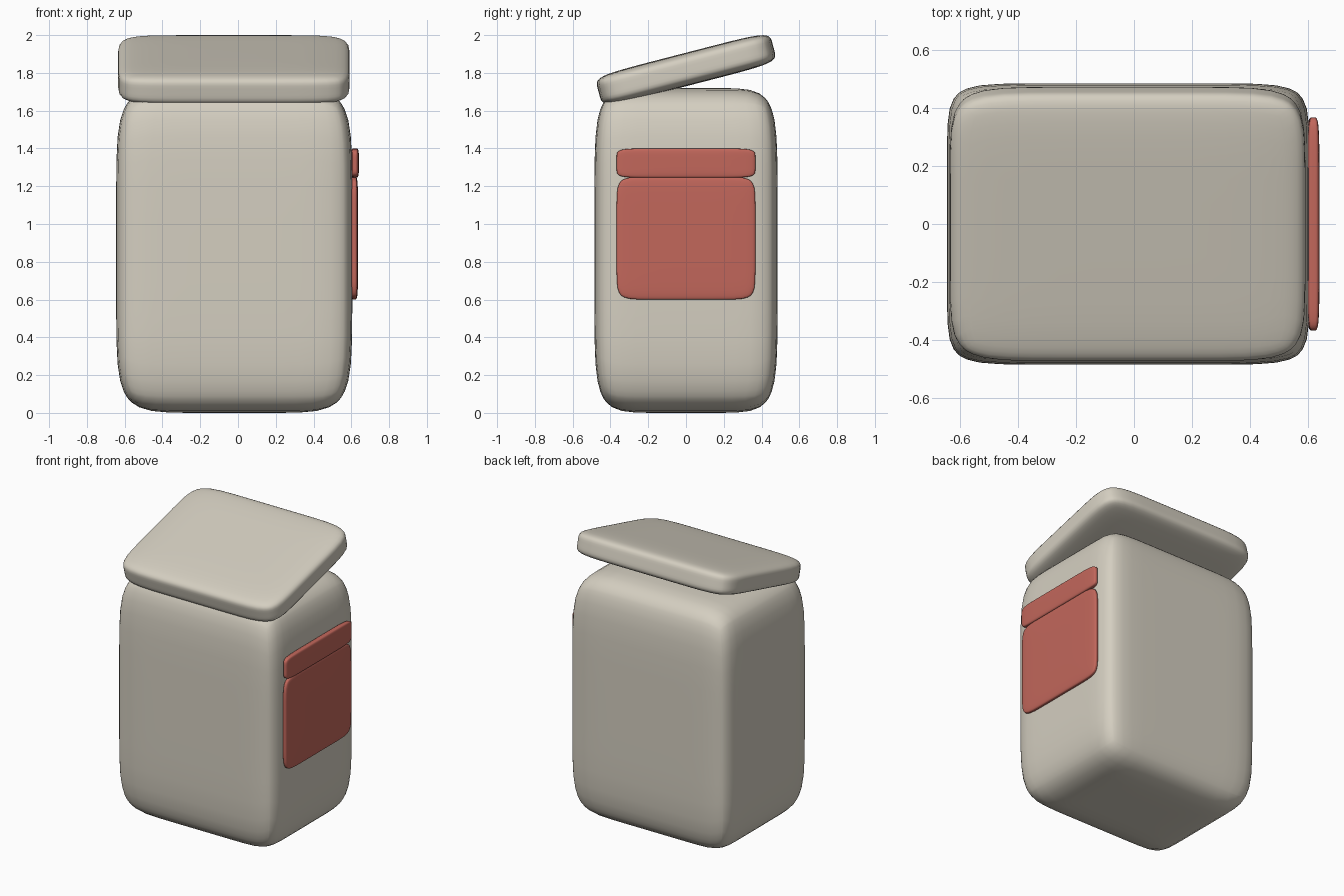
import bpy
import bmesh
import math

cube = bpy.data.objects.get("Cube")
if cube:
    bpy.data.objects.remove(cube, do_unlink=True)


def make_material(name, color):
    mat = bpy.data.materials.new(name)
    mat.use_nodes = True
    mat.diffuse_color = (*color, 1)
    mat.node_tree.nodes["Principled BSDF"].inputs["Base Color"].default_value = (*color, 1)
    return mat


canvas = make_material("canvas beige", (0.66, 0.62, 0.53))
red = make_material("pocket red", (0.54, 0.135, 0.105))


def pillow(name, mat, center, half, axis, plan_exp, edge_exp, tilt=0):
    """Soft padded box: plan_exp rounds the outline around the axis,
    edge_exp rounds the rims towards the two faces across the axis."""
    bm = bmesh.new()
    bmesh.ops.create_cube(bm, size=2)
    bmesh.ops.subdivide_edges(bm, edges=bm.edges[:], cuts=15, use_grid_fill=True)
    for v in bm.verts:
        # Gather the grid towards the edges, then round it
        p = [math.sin(c * math.pi / 2) for c in v.co]
        plan = sum(abs(p[i]) ** plan_exp for i in range(3) if i != axis) ** (1 / plan_exp)
        size = (plan ** edge_exp + abs(p[axis]) ** edge_exp) ** (1 / edge_exp)
        v.co = [c / size * h for c, h in zip(p, half)]
    bmesh.ops.recalc_face_normals(bm, faces=bm.faces[:])
    for f in bm.faces:
        f.smooth = True
    mesh = bpy.data.meshes.new(name)
    bm.to_mesh(mesh)
    bm.free()
    mesh.materials.append(mat)
    obj = bpy.data.objects.new(name, mesh)
    obj.location = center
    obj.rotation_euler.x = math.radians(tilt)
    bpy.context.collection.objects.link(obj)
    return obj


# Main bag
pillow("bag_body", canvas, (-0.02, 0, 0.86), (0.625, 0.485, 0.86), 2, 10, 7)
# Lid, lifted at the back
pillow("bag_lid", canvas, (-0.022, 0, 1.818), (0.613, 0.478, 0.086), 2, 8, 6, 14.5)
# Side pocket and its flap
pillow("side_pocket", red, (0.616, 0, 0.925), (0.02, 0.367, 0.325), 0, 10, 5)
pillow("pocket_flap", red, (0.619, 0, 1.3225), (0.021, 0.367, 0.0775), 0, 8, 5)
